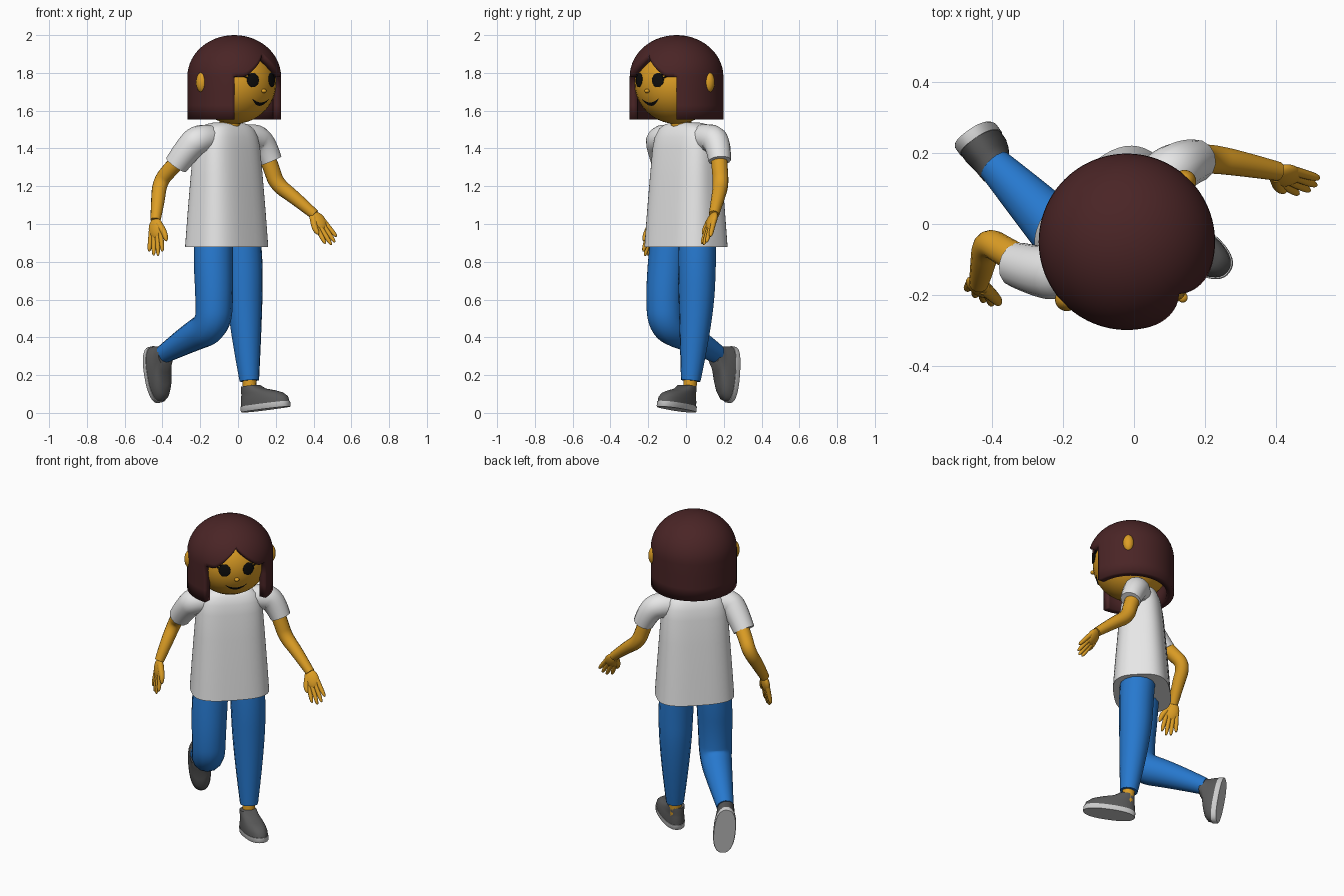
import bpy, bmesh
from math import sin, cos, acos, pi, radians, copysign
from mathutils import Matrix, Vector

if "Cube" in bpy.data.objects:
    bpy.data.objects.remove(bpy.data.objects["Cube"])


def material(name, *rgb):
    m = bpy.data.materials.new(name)
    m.use_nodes = True
    m.diffuse_color = (*rgb, 1)
    m.node_tree.nodes["Principled BSDF"].inputs["Base Color"].default_value = (*rgb, 1)
    return m


HAIR = material("dark_brown_hair", .068, .018, .019)
SKIN = material("golden_skin", .72, .34, .018)
SHIRT = material("white_cloth", .8, .8, .8)
BLUE = material("blue_denim", .02, .19, .62)
GREY = material("grey_canvas", .1, .1, .1)
SOLE = material("light_rubber", .6, .6, .6)
BLACK = material("black", .004, .004, .004)

TURN = Matrix.Rotation(radians(45), 4, 'Z')      # the figure faces diagonally
HEAD = Matrix.Translation((-.02, -.05, 0)) @ TURN
HEAD_Z, HEAD_R, HEAD_H = 1.745, .222, .215


def finish(name, mesh, mat, matrix=Matrix(), angle=45):
    mesh.materials.clear()
    mesh.materials.append(mat)
    mesh.shade_smooth()
    mesh.set_sharp_from_angle(angle=radians(angle))
    ob = bpy.data.objects.new(name, mesh)
    ob.matrix_world = matrix
    bpy.context.collection.objects.link(ob)
    return ob


def from_bmesh(name, bm, mat, matrix=Matrix(), angle=45):
    mesh = bpy.data.meshes.new(name)
    bm.to_mesh(mesh)
    bm.free()
    return finish(name, mesh, mat, matrix, angle)


def ball(name, mat, size, matrix):
    bm = bmesh.new()
    bmesh.ops.create_uvsphere(bm, u_segments=32, v_segments=20, radius=1)
    bmesh.ops.scale(bm, vec=size, verts=bm.verts)
    return from_bmesh(name, bm, mat, matrix, 80)


def tube(name, mat, points, radii, matrix=Matrix()):
    """Smooth tapered limb along a few points."""
    cu = bpy.data.curves.new(name, 'CURVE')
    cu.dimensions, cu.bevel_depth, cu.bevel_resolution = '3D', 1, 5
    cu.use_fill_caps = True
    sp = cu.splines.new('NURBS')
    sp.points.add(len(points) - 1)
    for p, co, r in zip(sp.points, points, radii):
        p.co, p.radius = (*co, 1), r
    sp.order_u, sp.use_endpoint_u, sp.resolution_u = 3, True, 8
    tmp = bpy.data.objects.new(name + "_path", cu)
    bpy.context.collection.objects.link(tmp)
    deps = bpy.context.evaluated_depsgraph_get()
    mesh = bpy.data.meshes.new_from_object(tmp.evaluated_get(deps))
    bpy.data.objects.remove(tmp)
    return finish(name, mesh, mat, matrix)


def loft(name, mat, rings, power, matrix=Matrix(), segs=48):
    """Stack of rounded outlines: (z, centre x, centre y, half width, half depth)."""
    bm = bmesh.new()
    loops = []
    for z, cx, cy, a, b in rings:
        loop = []
        for i in range(segs):
            c, s = cos(2 * pi * i / segs), sin(2 * pi * i / segs)
            loop.append(bm.verts.new((cx + a * copysign(abs(c) ** (2 / power), c),
                                      cy + b * copysign(abs(s) ** (2 / power), s), z)))
        loops.append(loop)
    for lo, hi in zip(loops, loops[1:]):
        for i in range(segs):
            k = (i + 1) % segs
            bm.faces.new((lo[i], lo[k], hi[k], hi[i]))
    bm.faces.new(loops[0][::-1])
    bm.faces.new(loops[-1])
    return from_bmesh(name, bm, mat, matrix)


def on_face(x, z, lift=0):
    """Point on the front of the head, with its outward direction."""
    y = -HEAD_R * (1 - (x / HEAD_R) ** 2 - ((z - HEAD_Z) / HEAD_H) ** 2) ** .5
    n = Vector((x, y, (z - HEAD_Z) * (HEAD_R / HEAD_H) ** 2)).normalized()
    return Vector((x, y, z)) + n * lift, n


# Head, neck, nose
ball("head", SKIN, (HEAD_R, HEAD_R, HEAD_H), HEAD @ Matrix.Translation((0, 0, HEAD_Z)))
tube("neck", SKIN, [(-.048, -.02, 1.48), (-.045, -.025, 1.53), (-.035, -.035, 1.6)], [.06, .055, .055])
ball("nose", SKIN, (.014, .014, .011), HEAD @ Matrix.Translation(on_face(0, 1.705, .004)[0]))

# Eyes, lashes, ears
for side, label in ((1, "left"), (-1, "right")):
    p, n = on_face(.07 * side, 1.762)
    ball(label + "_eye", BLACK, (.035, .038, .007),
         HEAD @ Matrix.Translation(p) @ n.to_track_quat('Z', 'Y').to_matrix().to_4x4())
    for k in range(2):
        x, z = .093 + .009 * k, 1.79 - .015 * k
        path = [on_face(side * (x + d), z + d * .5, .003)[0] for d in (-.008, .01, .026)]
        tube(label + "_lash", BLACK, path, [.005, .004, .001], HEAD)
    ball(label + "_ear", SKIN, (.03, .032, .054),
         HEAD @ Matrix.Translation((.237 * side, .005, 1.75)))

# Mouth: crescent plate following the face
bm = bmesh.new()
pairs = []
for i in range(21):
    u = i / 10 - 1
    top, low = 1.645 + .02 * u * u, 1.627 + .036 * u * u
    pairs.append([bm.verts.new(on_face(.062 * u, z, .003)[0]) for z in (top, low)])
for a, b in zip(pairs, pairs[1:]):
    bm.faces.new((a[0], a[1], b[1], b[0]))
from_bmesh("mouth", bm, BLACK, HEAD)

# Bobbed hair: dome with a parted fringe, and walls that leave the face open
COLS, DOME, WALL, R, RIM, BOTTOM = 96, 14, 3, .248, 1.78, 1.552
bm = bmesh.new()
grid = []
for j in range(COLS):
    deg = 360 * j / COLS
    off = min(deg, 360 - deg)
    fringe = RIM + (.12 * max(0, 1 - off / 32) ** 1.2 if off < 45 else 0)
    end = acos((fringe - RIM) / .22)
    a = radians(deg)
    col = []
    for i in range(DOME + WALL + 1):
        phi = end * min(i / DOME, 1)
        r, z = R * sin(phi), RIM + .22 * cos(phi)
        if i > DOME:
            z = RIM + (BOTTOM - RIM) * (i - DOME) / WALL
        col.append(bm.verts.new((r * sin(a), -r * cos(a), z)))
    grid.append((col, deg))
for j, (col, deg) in enumerate(grid):
    nxt = grid[(j + 1) % COLS][0]
    is_open = deg < 45 or deg >= 315
    for i in range(DOME if is_open else DOME + WALL):
        bm.faces.new((col[i], col[i + 1], nxt[i + 1], nxt[i]))
bmesh.ops.delete(bm, geom=[v for v in bm.verts if not v.link_faces], context='VERTS')
bmesh.ops.remove_doubles(bm, verts=bm.verts, dist=.0001)
hair = from_bmesh("hair", bm, HAIR, HEAD)
solid = hair.modifiers.new("thickness", 'SOLIDIFY')
solid.thickness, solid.offset = .042, -1

# Shirt
loft("shirt_body", SHIRT, [
    (.878, 0, 0, .226, .164), (1.05, 0, 0, .215, .152), (1.25, 0, 0, .201, .136),
    (1.4, 0, 0, .19, .122), (1.46, 0, 0, .178, .112), (1.505, 0, 0, .155, .095),
    (1.528, 0, 0, .12, .075), (1.537, 0, 0, .07, .055)], 3,
    Matrix.Translation((-.06, 0, 0)) @ TURN)
tube("left_sleeve", SHIRT, [(0, .05, 1.45), (.075, .125, 1.46), (.135, .17, 1.43), (.175, .178, 1.335)],
     [.07, .078, .07, .06])
tube("right_sleeve", SHIRT, [(-.12, -.06, 1.45), (-.2, -.14, 1.46), (-.265, -.135, 1.4), (-.328, -.115, 1.312)],
     [.07, .078, .072, .064])

# Arms
tube("left_arm", SKIN, [(.13, .17, 1.42), (.175, .178, 1.3), (.205, .185, 1.21), (.3, .17, 1.14), (.405, .148, 1.05)],
     [.045, .043, .042, .036, .027])
tube("right_arm", SKIN, [(-.28, -.125, 1.37), (-.36, -.08, 1.29), (-.415, -.045, 1.22), (-.425, -.12, 1.11),
                         (-.437, -.168, 1.02)], [.045, .042, .04, .036, .027])


def hand(label, wrist, aim, spread, thumb_tip):
    wrist, aim, spread = Vector(wrist), Vector(aim).normalized(), Vector(spread)
    spread = (spread - aim * spread.dot(aim)).normalized()
    frame = Matrix((spread, aim.cross(spread), aim)).transposed().to_4x4()
    ball(label + "_palm", SKIN, (.042, .022, .058), Matrix.Translation(wrist + aim * .055) @ frame)
    for k, reach in enumerate((.185, .205, .2, .175)):
        s = (k - 1.5) * .018
        path = [wrist + spread * s * f + aim * d
                for f, d in ((1, .06), (1.3, .13), (1.5, reach - .006), (1.5, reach))]
        tube(label + "_finger", SKIN, path, [.014, .013, .01, .003])
    root = wrist + aim * .03 - spread * .015
    tip = Vector(thumb_tip)
    tube(label + "_thumb", SKIN, [root, root.lerp(tip, .5) - spread * .012, root.lerp(tip, .95), tip],
         [.02, .017, .011, .003])


hand("left", (.395, .15, 1.06), (.1, -.045, -.15), (.05, .045, .045), (.425, .09, .945))
hand("right", (-.435, -.165, 1.03), (0, -.05, -.22), (-.85, .5, -.1), (-.378, -.225, .91))

# Legs
tube("left_trouser", BLUE, [(.01, .06, 1.0), (.03, .058, .85), (.037, .055, .5), (.06, .025, .17)],
     [.1, .104, .092, .052])
tube("right_trouser", BLUE, [(-.125, -.08, 1.0), (-.132, -.095, .85), (-.125, -.115, .62), (-.13, -.11, .46),
                             (-.25, .02, .4), (-.392, .165, .312)], [.1, .106, .1, .095, .078, .05])
tube("left_ankle", SKIN, [(.059, .026, .2), (.062, .02, .13), (.065, .015, .07)], [.037, .036, .036])
tube("right_ankle", SKIN, [(-.37, .145, .33), (-.4, .178, .29), (-.43, .21, .25)], [.038, .04, .04])


def shoe(label, centre, toe, up):
    toe, up = Vector(toe).normalized(), Vector(up)
    up = (up - toe * up.dot(toe)).normalized()
    axes = Matrix(((-toe).cross(up), -toe, up)).transposed().to_4x4()
    place = Matrix.Translation(centre) @ axes
    loft(label + "_shoe_sole", SOLE, [(0, 0, 0, .061, .148), (.004, 0, 0, .064, .151),
                                      (.03, 0, 0, .064, .151)], 2.4, place)
    loft(label + "_shoe", GREY, [(.028, 0, 0, .062, .148), (.055, 0, .002, .062, .144),
                                 (.078, 0, .014, .057, .128), (.095, 0, .036, .053, .103),
                                 (.112, 0, .068, .05, .07), (.135, 0, .084, .047, .05)], 2.3, place)


shoe("left", (.147, -.05, .018), (.82, -.57, .11), (0, 0, 1))
shoe("right", (-.447, .25, .2), (.16, -.07, -.98), (.57, -.8, .15))
